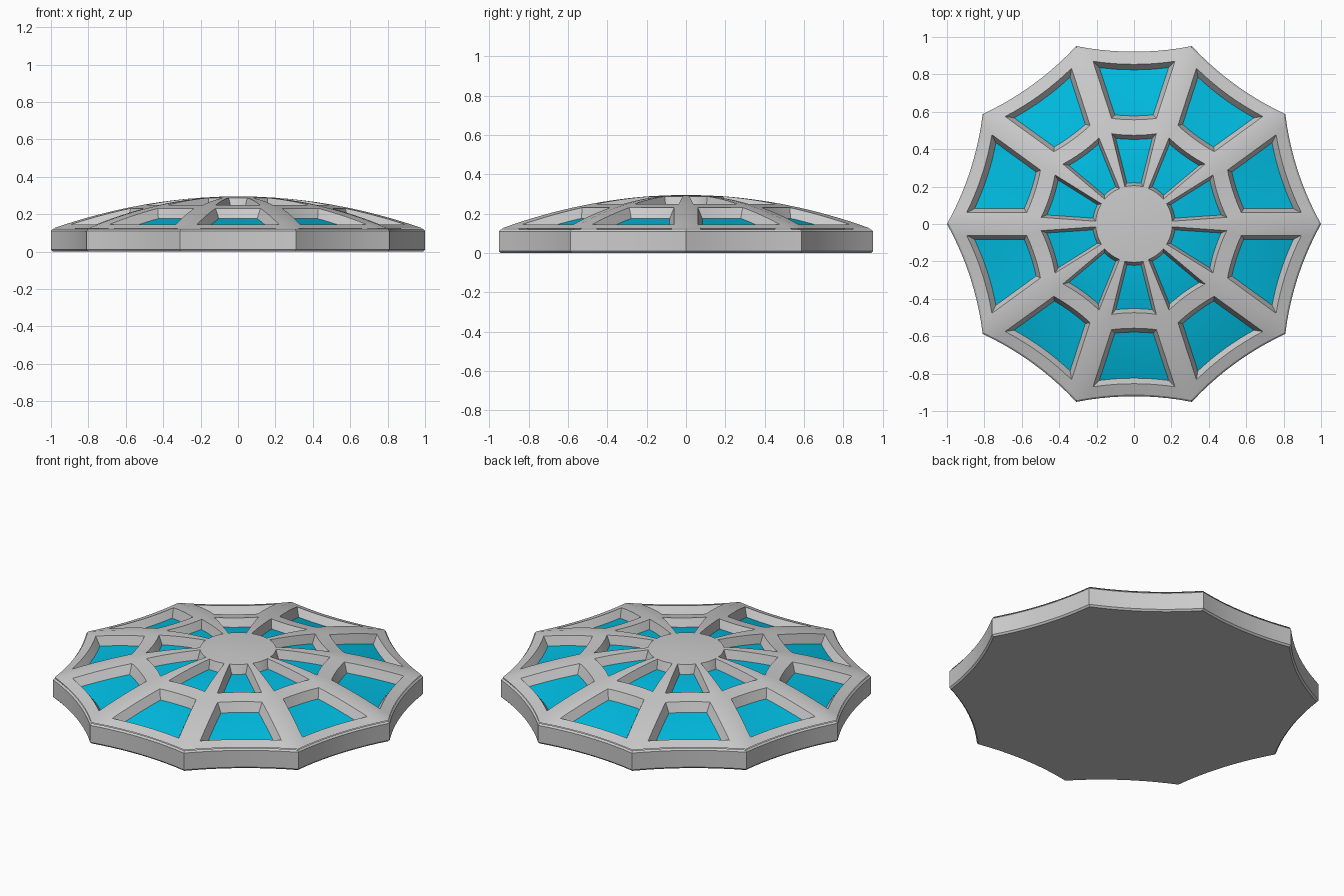
import bpy, bmesh, math

if "Cube" in bpy.data.objects:
    bpy.data.objects.remove(bpy.data.objects["Cube"])

N = 10
HALF = math.pi / N
APO, CH = math.cos(HALF), math.sin(HALF)
SAG = 0.03
RIM, RISE = 0.12, 0.175


def point(k, t, c, drop=0.0, z=None):
    """Dome point in sector k: t = 0 centre to 1 rim, c = -1..1 across the sector."""
    x = APO - SAG * (1 - c * c)
    y = CH * c
    f = min(1, max(0, (t - 0.2) / 0.3))          # hub is round, rim follows the web
    r = t * (1 + f * (math.hypot(x, y) - 1)) if t < 0.5 else t * math.hypot(x, y)
    a = math.atan2(y, x) + HALF * (2 * k + 1)
    if z is None:
        z = RIM + RISE * (1 - t * t) - drop
    return (r * math.cos(a), r * math.sin(a), z)


def half_inner(t, inset=0.0):
    return 0.75 - inset / (max(t, 0.1) * HALF)


def half_outer(t, inset=0.0):
    return 1 - math.asin((0.066 + inset) / (t * 0.97)) / HALF


def steps(a, b, n):
    return [a + (b - a) * i / n for i in range(n + 1)]


def columns(h):
    return steps(-h, h, 8)


def quads(bm, rows):
    for r0, r1 in zip(rows, rows[1:]):
        for i in range(len(r0) - 1):
            pts = []
            for p in (r0[i], r1[i], r1[i + 1], r0[i + 1]):
                if p not in pts:
                    pts.append(p)
            bm.faces.new([bm.verts.new(p) for p in pts])


def border(g):
    return g[0] + [r[-1] for r in g[1:]] + g[-1][-2::-1] + [r[0] for r in g[-2::-1]]


def finish(bm, name):
    bmesh.ops.remove_doubles(bm, verts=bm.verts, dist=1e-5)
    bmesh.ops.recalc_face_normals(bm, faces=bm.faces)
    me = bpy.data.meshes.new(name)
    bm.to_mesh(me)
    bm.free()
    ob = bpy.data.objects.new(name, me)
    bpy.context.collection.objects.link(ob)
    bpy.ops.object.select_all(action='DESELECT')
    ob.select_set(True)
    bpy.context.view_layer.objects.active = ob
    bpy.ops.object.shade_smooth_by_angle(angle=math.radians(25))
    return ob


frame, glass = bmesh.new(), bmesh.new()

# window: start, end, half width, floor start, floor end, side inset
WINDOWS = [(0.205, 0.515, half_inner, 0.222, 0.49, 0.016),
           (0.605, 0.927, half_outer, 0.628, 0.895, 0.024)]
DEPTH = 0.05

for k in range(N):
    # solid bands: hub, ring between windows, rim
    for ts in ([0.1, 0.205], [0.515, 0.605], [0.927, 0.99]):
        rows = []
        for t in ts:
            h = half_outer(t) if t > 0.55 else half_inner(t)
            rows.append([point(k, t, c) for c in [-1] + columns(h) + [1]])
        quads(frame, rows)
        if ts[0] == 0.1:
            for p, q in zip(rows[0], rows[0][1:]):
                frame.faces.new([frame.verts.new(v) for v in (p, q, (0, 0, RIM + RISE))])

    # ribs, pocket walls and panes
    for t0, t1, half, f0, f1, inset in WINDOWS:
        ts = steps(t0, t1, 6)
        for s in (-1, 1):
            quads(frame, [[point(k, t, s), point(k, t, s * half(t))] for t in ts])
        rim = [[point(k, t, c) for c in columns(half(t))] for t in ts]
        floor = [[point(k, t, c, DEPTH) for c in columns(half(t, inset))]
                 for t in steps(f0, f1, 6)]
        quads(frame, [border(rim), border(floor)])
        quads(glass, floor)

    # bevelled side wall and flat underside
    h = half_outer(0.99)
    cs = [-1] + columns(h) + [1]
    side = [(0.99, RIM), (1, RIM - 0.01), (1, 0.01), (0.99, 0)]
    quads(frame, [[point(k, t, c, z=z) for c in cs] for t, z in side])
    low = [point(k, 0.99, c, z=0) for c in cs]
    for p, q in zip(low, low[1:]):
        frame.faces.new([frame.verts.new(v) for v in (p, q, (0, 0, 0))])

finish(frame, "web_frame")
panes = finish(glass, "window_panes")
for poly in panes.data.polygons:
    if poly.normal.z < 0:
        poly.flip()
mat = bpy.data.materials.new("blue_glass")
mat.diffuse_color = (0.0, 0.5, 0.75, 1)
mat.use_nodes = True
mat.node_tree.nodes["Principled BSDF"].inputs["Base Color"].default_value = mat.diffuse_color
panes.data.materials.append(mat)
